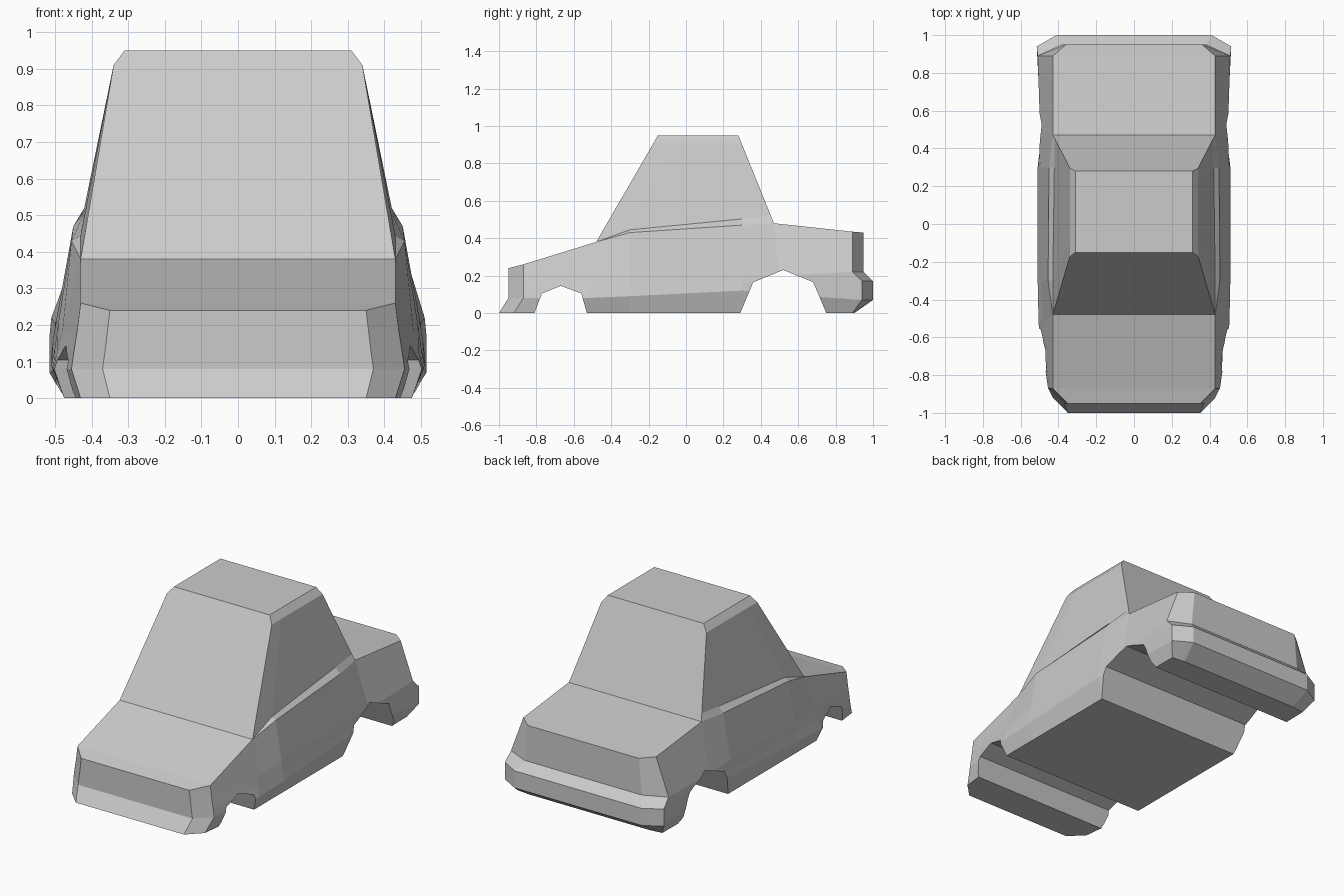
import bpy, bmesh

if "Cube" in bpy.data.objects:
    bpy.data.objects.remove(bpy.data.objects["Cube"])


def strips(bm, left_to_right):
    """Fill quads between two equally long rows of vertices."""
    a, b = left_to_right
    for i in range(len(a) - 1):
        bm.faces.new((a[i], a[i + 1], b[i + 1], b[i]))


def loft(bm, stations, close_top, close_bottom):
    """Skin half sections along y, mirrored in x, with strip-filled ends."""
    rows = [[[bm.verts.new((s * x, y, z)) for x, y, z in st] for s in (1, -1)]
            for st in stations]
    for k, (p, q) in enumerate(zip(rows, rows[1:])):
        for s in (0, 1):
            strips(bm, (p[s], q[s]))
        if k in close_bottom:
            bm.faces.new((p[0][0], q[0][0], q[1][0], p[1][0]))
        if k in close_top:
            bm.faces.new((p[0][-1], q[0][-1], q[1][-1], p[1][-1]))
    for end in (rows[0], rows[-1]):
        strips(bm, end)


def make_object(name, bm):
    bmesh.ops.remove_doubles(bm, verts=bm.verts, dist=0.0005)
    bmesh.ops.recalc_face_normals(bm, faces=bm.faces)
    mesh = bpy.data.meshes.new(name)
    bm.to_mesh(mesh)
    bm.free()
    obj = bpy.data.objects.new(name, mesh)
    bpy.context.collection.objects.link(obj)
    return obj


# belt line points shared by lower body and cabin
belt = [(.43, -.48, .38), (.455, -.30, .43), (.45, .30, .47), (.43, .47, .48)]

# lower body half sections: sill, three side points, top edge
body_sections = [
    [(.35, -1.0, 0), (.37, -.95, .08), (.363, -.95, .13), (.357, -.95, .18), (.35, -.95, .24)],
    [(.43, -.92, 0), (.455, -.87, .08), (.448, -.87, .13), (.44, -.87, .18), (.43, -.87, .26)],
    [(.475, -.53, 0), (.505, -.53, .08), (.493, -.52, .13), (.48, -.51, .18), belt[0]],
    [(.475, -.30, 0), (.51, -.30, .09), (.50, -.30, .14), (.492, -.30, .20), belt[1]],
    [(.475, .30, 0), (.51, .30, .12), (.505, .30, .16), (.497, .30, .21), belt[2]],
    [(.475, .50, 0), (.485, .50, .10), (.492, .50, .16), (.497, .50, .20), belt[3]],
    [(.47, .89, 0), (.515, .94, .07), (.515, .94, .17), (.51, .89, .22), (.43, .89, .435)],
    [(.39, .90, 0), (.41, 1.0, .07), (.41, 1.0, .17), (.38, .95, .22), (.36, .95, .43)],
]

# cabin half sections: belt, window sill, roof shoulder, roof edge
cabin_sections = [
    [belt[0], belt[0], (.34, -.173, .91), (.31, -.15, .95)],
    [belt[1], (.43, -.30, .445), (.34, -.09, .91), (.31, -.07, .95)],
    [belt[2], (.422, .30, .503), (.34, .22, .91), (.31, .21, .95)],
    [belt[3], (.42, .454, .52), (.34, .296, .91), (.31, .28, .95)],
]

bm = bmesh.new()
loft(bm, body_sections, (0, 1, 5, 6), range(7))
loft(bm, cabin_sections, range(3), ())
car = make_object("car_body", bm)

# wheel arches, cut right across the underside
arches = {
    "front_arch_cutter": [(-.81, 0), (-.77, .105), (-.67, .145), (-.56, .105), (-.53, 0)],
    "rear_arch_cutter": [(.29, 0), (.36, .165), (.52, .23), (.68, .165), (.75, 0)],
}
bpy.context.view_layer.objects.active = car
for name, arch in arches.items():
    outline = [(arch[0][0], -.1)] + arch + [(arch[-1][0], -.1)]
    bm = bmesh.new()
    face = bm.faces.new([bm.verts.new((-.7, y, z)) for y, z in outline])
    ext = bmesh.ops.extrude_face_region(bm, geom=[face], use_keep_orig=True)
    moved = [g for g in ext["geom"] if isinstance(g, bmesh.types.BMVert)]
    bmesh.ops.translate(bm, verts=moved, vec=(1.4, 0, 0))
    cutter = make_object(name, bm)
    cutter.hide_render = True
    mod = car.modifiers.new(name, 'BOOLEAN')
    mod.operation = 'DIFFERENCE'
    mod.solver = 'EXACT'
    mod.object = cutter
    bpy.ops.object.modifier_apply(modifier=mod.name)
    bpy.data.objects.remove(cutter)
